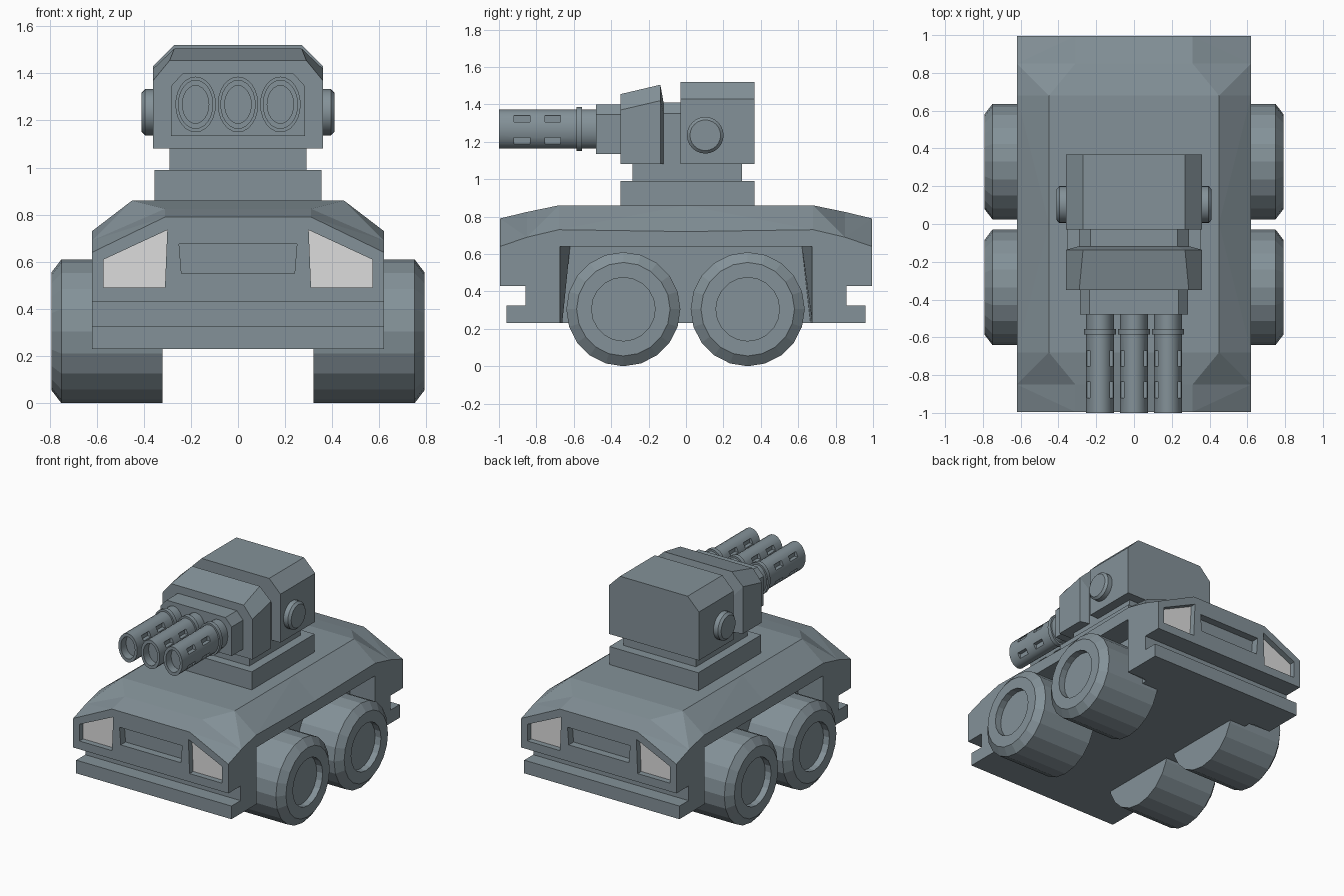
import bpy, bmesh
from math import cos, sin, pi, radians

cube = bpy.data.objects.get("Cube")
if cube:
    bpy.data.objects.remove(cube, do_unlink=True)


def material(name, rgb):
    m = bpy.data.materials.new(name)
    m.use_nodes = True
    m.diffuse_color = (*rgb, 1)
    m.node_tree.nodes["Principled BSDF"].inputs["Base Color"].default_value = (*rgb, 1)
    return m


STEEL = material("blue grey steel", (0.23, 0.285, 0.315))
GLASS = material("pale lamp glass", (0.72, 0.72, 0.72))


def loft(name, rings, mat=STEEL, triangles=False):
    """Skin a list of equal closed rings and cap both ends."""
    bm = bmesh.new()
    loops = [[bm.verts.new(p) for p in ring] for ring in rings]
    n = len(loops[0])
    for a, b in zip(loops, loops[1:]):
        for i in range(n):
            j = (i + 1) % n
            bm.faces.new((a[i], a[j], b[j], b[i]))
    bm.faces.new(loops[0])
    bm.faces.new(loops[-1])
    if triangles:
        bmesh.ops.triangulate(bm, faces=bm.faces[:], quad_method="SHORT_EDGE")
    bmesh.ops.recalc_face_normals(bm, faces=bm.faces[:])
    mesh = bpy.data.meshes.new(name)
    bm.to_mesh(mesh)
    bm.free()
    mesh.materials.append(mat)
    obj = bpy.data.objects.new(name, mesh)
    bpy.context.collection.objects.link(obj)
    return obj


def prism(name, xz, y0, y1, mat=STEEL):
    return loft(name, [[(x, y, z) for x, z in xz] for y in (y0, y1)], mat)


def box(name, x0, x1, y0, y1, z0, z1):
    return prism(name, [(x0, z0), (x1, z0), (x1, z1), (x0, z1)], y0, y1)


def chamfered(w, top_w, z0, z1, z2):
    """Outline with cut upper corners."""
    return [(-w, z0), (w, z0), (w, z1), (top_w, z2), (-top_w, z2), (-w, z1)]


def turned_x(name, side, y, z, profile, sides):
    """Round part along x from (x, radius) pairs."""
    return loft(name, [[(side * x, y + r * cos(2 * pi * i / sides), z + r * sin(2 * pi * i / sides))
                        for i in range(sides)] for x, r in profile])


def carve(obj, cutters):
    for cutter in cutters:
        cutter.hide_render = True
        mod = obj.modifiers.new("cut", "BOOLEAN")
        mod.operation, mod.solver, mod.object = "DIFFERENCE", "EXACT", cutter
    dg = bpy.context.evaluated_depsgraph_get()
    mesh = bpy.data.meshes.new_from_object(obj.evaluated_get(dg))
    obj.modifiers.clear()
    obj.data = mesh
    for cutter in cutters:
        bpy.data.objects.remove(cutter, do_unlink=True)


def smooth(obj):
    bpy.ops.object.select_all(action="DESELECT")
    obj.select_set(True)
    bpy.context.view_layer.objects.active = obj
    bpy.ops.object.shade_smooth_by_angle(angle=radians(30))


# Hull: sections along y given as (y, shoulder x, shoulder z, side z)
half = [(0.995, 0.31, 0.79, 0.64), (0.85, 0.31, 0.825, 0.69), (0.68, 0.45, 0.86, 0.73)]
sections = [(-y, *rest) for y, *rest in half] + [(0, 0.45, 0.86, 0.72)] + half[::-1]
hull = loft("hull", [[(x, y, z) for x, z in chamfered(0.62, sx, 0.23, side_z, sz)]
                     for y, sx, sz, side_z in sections], triangles=True)

cutters = []
lamp = [(0.57, 0.49), (0.57, 0.61), (0.30, 0.735), (0.31, 0.49)]
grille = [(-0.24, 0.55), (0.24, 0.55), (0.25, 0.675), (-0.25, 0.675)]
for s in (-1, 1):
    # Wheel wells with tapered ends
    wall = [(-0.68, 0.1), (0.68, 0.1), (0.62, 0.64), (-0.62, 0.64)]
    mouth = [(-0.675, 0.1), (0.675, 0.1), (0.675, 0.64), (-0.675, 0.64)]
    cutters.append(loft("well_cutter", [[(s * 0.45, y, z) for y, z in wall],
                                        [(s * 0.62, y, z) for y, z in mouth],
                                        [(s * 0.8, y, z) for y, z in mouth]]))
    # Bumper groove and step
    cutters.append(box("groove_cutter", -1, 1, s * 0.857, s * 1.2, 0.325, 0.43))
    cutters.append(box("step_cutter", -1, 1, s * 0.96, s * 1.2, 0.1, 0.4))
    # Grille and lamp recesses
    cutters.append(prism("grille_cutter", grille, s * 0.94, s * 1.2))
    for t in (-1, 1):
        outline = [(t * x, z) for x, z in lamp]
        cutters.append(prism("lamp_cutter", outline, s * 0.95, s * 1.2))
        prism("headlight" if s < 0 else "tail_light", outline, s * 0.948, s * 0.954, GLASS)
carve(hull, cutters)

# Wheels
for s in (-1, 1):
    for y in (-0.335, 0.33):
        turned_x("wheel", s, y, 0.305, [(0.32, 0.305), (0.75, 0.305), (0.792, 0.25),
                                        (0.792, 0.17), (0.745, 0.17)], 20)

# Turret base and body
box("turret_base", -0.355, 0.355, -0.35, 0.367, 0.85, 0.99)
box("turret_neck", -0.29, 0.29, -0.285, 0.30, 0.98, 1.09)
prism("turret_rear", chamfered(0.36, 0.27, 1.08, 1.43, 1.52), -0.03, 0.367)
prism("turret_link", chamfered(0.29, 0.23, 1.08, 1.35, 1.41), -0.15, -0.02)
front = [(-0.35, 0.36, 0.29, 1.37, 1.455), (-0.137, 0.36, 0.27, 1.42, 1.505),
         (-0.12, 0.30, 0.23, 1.35, 1.41)]
loft("turret_front", [[(x, y, z) for x, z in chamfered(w, tw, 1.08, z1, z2)]
                      for y, w, tw, z1, z2 in front])
prism("gun_housing", chamfered(0.285, 0.235, 1.135, 1.345, 1.40), -0.48, -0.34)

# Side pivots
for s in (-1, 1):
    smooth(turned_x("side_pivot", s, 0.103, 1.235,
                    [(0.34, 0.098), (0.395, 0.098), (0.41, 0.082)], 24))

# Gun barrels: oval rings as (y, x radius, z radius), with collar and bore
oval = [(-0.47, 0.075, 0.104), (-0.555, 0.075, 0.104), (-0.555, 0.086, 0.118),
        (-0.585, 0.086, 0.118), (-0.585, 0.075, 0.104), (-1, 0.075, 0.104),
        (-1, 0.056, 0.08), (-0.94, 0.056, 0.08)]
for cx in (-0.18, 0, 0.18):
    barrel = loft("barrel", [[(cx + rx * cos(i * pi / 12), y, 1.268 + rz * sin(i * pi / 12))
                              for i in range(24)] for y, rx, rz in oval])
    slots = []
    for s in (-1, 1):
        for y in (-0.92, -0.755):
            for z in (1.187, 1.305):
                slots.append(box("slot_cutter", cx + s * 0.042, cx + s * 0.12,
                                 y, y + 0.085, z, z + 0.036))
    carve(barrel, slots)
    smooth(barrel)
